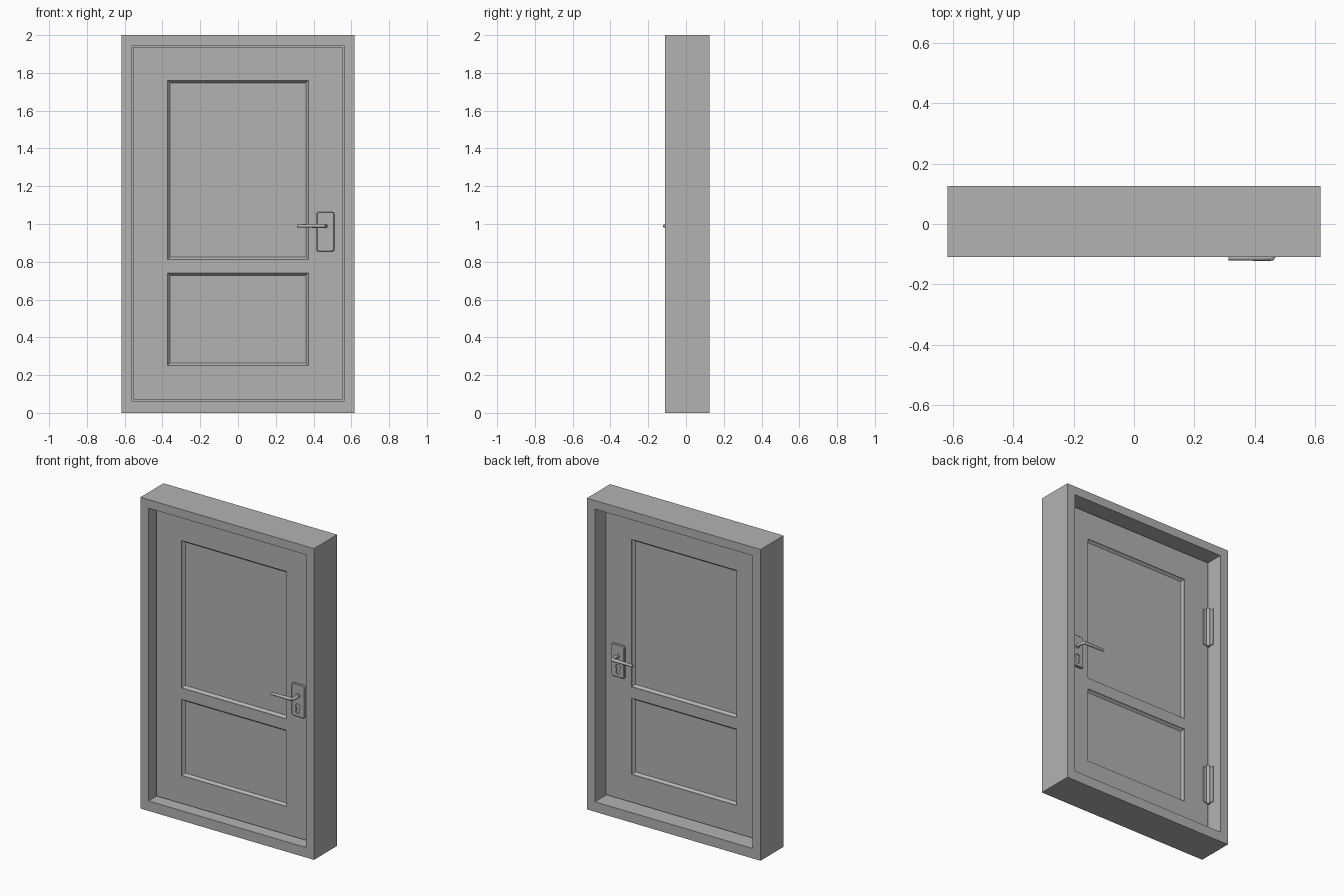
import bpy, bmesh, math
from mathutils import Vector

if "Cube" in bpy.data.objects:
    bpy.data.objects.remove(bpy.data.objects["Cube"])

grey = bpy.data.materials.new("light_grey")
grey.diffuse_color = (0.448, 0.448, 0.448, 1)
grey.use_nodes = True
grey.node_tree.nodes["Principled BSDF"].inputs["Base Color"].default_value = grey.diffuse_color

DOOR_Y, DOOR_HALF = -0.01, 0.03      # centre and half thickness of the leaf


def loft(name, loops):
    """Closed solid through a list of equal-length point loops."""
    bm = bmesh.new()
    rings = [[bm.verts.new(p) for p in loop] for loop in loops]
    n = len(rings[0])
    for a, b in zip(rings, rings[1:]):
        for i in range(n):
            j = (i + 1) % n
            bm.faces.new((a[i], a[j], b[j], b[i]))
    bm.faces.new(rings[0])
    bm.faces.new(rings[-1])
    bmesh.ops.recalc_face_normals(bm, faces=bm.faces)
    mesh = bpy.data.meshes.new(name)
    bm.to_mesh(mesh)
    bm.free()
    obj = bpy.data.objects.new(name, mesh)
    bpy.context.collection.objects.link(obj)
    mesh.materials.append(grey)
    return obj


def rect(x0, x1, z0, z1, y, inset=0.0):
    x0, x1, z0, z1 = x0 + inset, x1 - inset, z0 + inset, z1 - inset
    return [(x0, y, z0), (x1, y, z0), (x1, y, z1), (x0, y, z1)]


def box(name, x0, x1, y0, y1, z0, z1):
    return loft(name, [rect(x0, x1, z0, z1, y0), rect(x0, x1, z0, z1, y1)])


def rounded(cx, cz, hx, hz, r, y, steps=4):
    """Rounded rectangle outline in the xz plane."""
    pts = []
    for k, (sx, sz) in enumerate([(1, 1), (-1, 1), (-1, -1), (1, -1)]):
        for i in range(steps + 1):
            a = math.radians(90 * (k + i / steps))
            pts.append((cx + sx * (hx - r) + r * math.cos(a), y,
                        cz + sz * (hz - r) + r * math.sin(a)))
    return pts


def keyhole(cx, cz, y):
    """Profile cylinder outline: round top, waist, smaller round bottom."""
    pts = []
    for a in range(-50, 231, 28):
        t = math.radians(a)
        pts.append((cx + 0.017 * math.cos(t), y, cz + 0.016 + 0.016 * math.sin(t)))
    for a in range(130, 411, 28):
        t = math.radians(a)
        pts.append((cx + 0.015 * math.cos(t), y, cz - 0.018 + 0.014 * math.sin(t)))
    return pts


def cut(obj, cutter):
    mod = obj.modifiers.new("cut", 'BOOLEAN')
    mod.operation, mod.solver, mod.object = 'DIFFERENCE', 'EXACT', cutter
    bpy.context.view_layer.objects.active = obj
    bpy.ops.object.modifier_apply(modifier=mod.name)
    bpy.data.objects.remove(cutter)


def smooth(obj):
    bpy.ops.object.select_all(action='DESELECT')
    obj.select_set(True)
    bpy.context.view_layer.objects.active = obj
    bpy.ops.object.shade_smooth_by_angle(angle=math.radians(35))


# Outer frame: one box with a through opening
frame = box("door_frame", -0.617, 0.617, -0.11, 0.125, 0, 2)
cut(frame, box("opening_cutter", -0.56, 0.56, -0.3, 0.3, 0.064, 1.945))

# Thin stop closing the gap between leaf and frame
stop = box("door_stop", -0.561, 0.561, -0.02, 0.0, 0.063, 1.946)
cut(stop, box("stop_cutter", -0.54, 0.54, -0.2, 0.2, 0.084, 1.925))

# Door leaf with sloped, recessed panels on both sides
leaf = box("door_leaf", -0.553, 0.553, DOOR_Y - DOOR_HALF, DOOR_Y + DOOR_HALF, 0.071, 1.938)
for s in (-1, 1):
    face = DOOR_Y + s * DOOR_HALF
    for z0, z1 in ((0.25, 0.74), (0.813, 1.76)):
        cut(leaf, loft("panel_cutter", [
            rect(-0.372, 0.372, z0, z1, face + s * 0.01),
            rect(-0.372, 0.372, z0, z1, face - s * 0.003),
            rect(-0.372, 0.372, z0, z1, face - s * 0.018, 0.013)]))

# Handle sets, one per side
PX, PZ, HX, HZ = 0.463, 0.959, 0.047, 0.105
LZ = 0.99
for s, side in ((-1, "front"), (1, "back")):
    def Y(d):
        return DOOR_Y + s * (DOOR_HALF + d)

    plate = loft(side + "_handle_plate", [
        rounded(PX, PZ, HX, HZ, 0.012, Y(-0.002)),
        rounded(PX, PZ, HX, HZ, 0.012, Y(0.009)),
        rounded(PX, PZ, HX - 0.004, HZ - 0.004, 0.009, Y(0.013))])
    cut(plate, loft("keyhole_cutter", [keyhole(PX - 0.002, 0.906, Y(0.006)),
                                       keyhole(PX - 0.002, 0.906, Y(0.03))]))

    # Collar around the spindle
    def ring(d, r):
        return [(PX + r * math.cos(a * math.tau / 16), Y(d), LZ + r * math.sin(a * math.tau / 16))
                for a in range(16)]
    smooth(loft(side + "_handle_collar", [ring(0.008, 0.015), ring(0.019, 0.015), ring(0.021, 0.012)]))

    # Lever: tube swept out of the plate, round the elbow and inwards
    path = [(PX + 0.002, 0.01, 0.0105), (PX + 0.002, 0.058, 0.0105),
            (PX - 0.006, 0.0715, 0.0105), (0.42, 0.0715, 0.0105), (0.312, 0.0725, 0.008)]
    loops = []
    for i, (x, d, r) in enumerate(path):
        a, b = path[max(i - 1, 0)], path[min(i + 1, len(path) - 1)]
        t = Vector((b[0] - a[0], s * (b[1] - a[1]), 0)).normalized()
        side_dir = Vector((-t.y, t.x, 0))
        c = Vector((x, Y(d), LZ))
        loops.append([c + r * (math.cos(k * math.tau / 12) * side_dir
                               + math.sin(k * math.tau / 12) * Vector((0, 0, 1)))
                      for k in range(12)])
    smooth(loft(side + "_handle_lever", loops))

# Hinges in the rear corner opposite the handle
back = DOOR_Y + DOOR_HALF
for label, zc in (("lower", 0.42), ("upper", 1.49)):
    z0, z1 = zc - 0.12, zc + 0.12
    box(label + "_hinge_door_plate", -0.553, -0.515, back - 0.001, back + 0.006, z0, z1)
    box(label + "_hinge_frame_plate", -0.562, -0.554, back, back + 0.042, z0, z1)
    smooth(loft(label + "_hinge_pin", [
        [(-0.545 + 0.011 * math.cos(k * math.tau / 12), back + 0.012 + 0.011 * math.sin(k * math.tau / 12), z)
         for k in range(12)] for z in (z0 - 0.008, z1 + 0.008)]))
